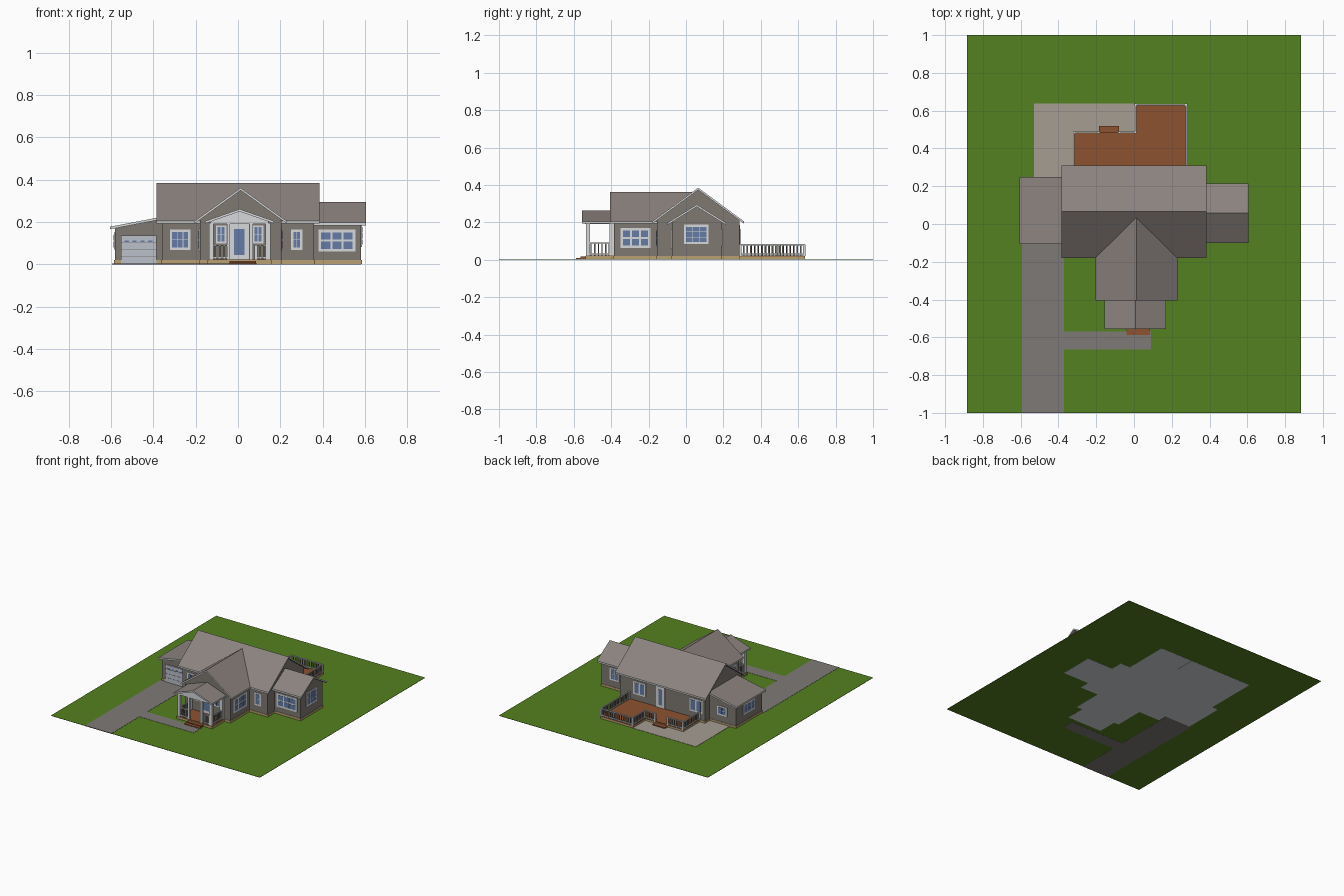
import bpy, bmesh
from mathutils import Vector

if "Cube" in bpy.data.objects:
    bpy.data.objects.remove(bpy.data.objects["Cube"])


def material(name, *rgb):
    m = bpy.data.materials.new(name)
    m.use_nodes = True
    m.diffuse_color = (*rgb, 1)
    m.node_tree.nodes["Principled BSDF"].inputs["Base Color"].default_value = (*rgb, 1)
    return m


LAWN = material("lawn green", .09, .22, .014)
DRIVE = material("asphalt grey", .21, .195, .18)
PATIO = material("patio beige", .38, .34, .29)
DECK = material("deck brown", .27, .085, .03)
WALL = material("siding taupe", .21, .19, .165)
ROOF = material("roof grey", .26, .225, .21)
TRIM = material("trim white", .68, .69, .70)
STONE = material("foundation tan", .48, .35, .17)
GLASS = material("window blue", .13, .20, .38)
DOOR = material("garage door grey", .5, .53, .6)


def finish(name, bm, mats):
    bmesh.ops.recalc_face_normals(bm, faces=bm.faces)
    me = bpy.data.meshes.new(name)
    bm.to_mesh(me)
    bm.free()
    for m in mats:
        me.materials.append(m)
    ob = bpy.data.objects.new(name, me)
    bpy.context.collection.objects.link(ob)
    return ob


def boxes(name, parts):
    """One object out of boxes given as (low corner, high corner, material)."""
    bm = bmesh.new()
    mats = []
    for lo, hi, mat in parts:
        if mat not in mats:
            mats.append(mat)
        lo, hi = Vector(lo), Vector(hi)
        vs = bmesh.ops.create_cube(bm, size=1)["verts"]
        for v in vs:
            v.co = [(lo[i] + hi[i]) / 2 + v.co[i] * (hi[i] - lo[i]) for i in range(3)]
        for f in {f for v in vs for f in v.link_faces}:
            f.material_index = mats.index(mat)
    return finish(name, bm, mats)


def prism(name, profile, axis, a0, a1, mat, edge=None):
    """Profile of (across, z) points pushed along x or y; upright faces take the edge colour."""
    bm = bmesh.new()
    place = (lambda a, c, z: (a, c, z)) if axis == "x" else (lambda a, c, z: (c, a, z))
    rings = [[bm.verts.new(place(a, c, z)) for c, z in profile] for a in (a0, a1)]
    n = len(profile)
    for i in range(n):
        j = (i + 1) % n
        bm.faces.new((rings[0][i], rings[0][j], rings[1][j], rings[1][i]))
    for r in rings:
        bm.faces.new(r)
    bm.normal_update()
    if edge:
        for f in bm.faces:
            f.material_index = int(abs(f.normal.z) < .1)
    return finish(name, bm, [mat, edge] if edge else [mat])


T = .012       # roof thickness
OVER = .025    # eave overhang
BASE = .02     # floor height


def gabled(name, axis, c0, c1, eave, ridge, roof_span, wall_span, wall=WALL, foot=BASE):
    """Gabled roof with the walls that fill it from below."""
    mid, half = (c0 + c1) / 2, (c1 - c0) / 2
    prism(name + "_roof", [(c0, eave), (mid, ridge), (c1, eave),
                           (c1, eave - T), (mid, ridge - T), (c0, eave - T)],
          axis, *roof_span, ROOF, TRIM)
    top = eave + (ridge - eave) * OVER / half - T
    prism(name + "_walls", [(c0 + OVER, foot), (c0 + OVER, top), (mid, ridge - T),
                            (c1 - OVER, top), (c1 - OVER, foot)], axis, *wall_span, wall)


# House volumes
gabled("main_house", "x", -.18, .31, .205, .385, (-.385, .385), (-.36, .36))
gabled("front_gable", "y", -.205, .23, .205, .362, (-.405, .04), (-.385, .0))
gabled("left_wing", "x", -.10, .215, .197, .295, (.35, .605), (.35, .582))
gabled("porch", "y", -.155, .17, .205, .262, (-.557, -.38), (-.54, -.385), TRIM, .19)

# Garage with a single sloping roof
prism("garage_roof", [(-.605, .178), (-.355, .226), (-.355, .226 - T), (-.605, .178 - T)],
      "y", -.105, .25, ROOF, TRIM)
prism("garage_walls", [(-.582, BASE), (-.582, .17), (-.355, .214), (-.355, BASE)],
      "y", -.085, .228, WALL)

# Foundations, slab, decks and ground
E = .003
footprints = [(-.36, .36, -.155, .285), (-.18, .205, -.385, -.1), (.3, .582, -.075, .19),
              (-.582, -.3, -.085, .228), (-.14, .155, -.535, -.38)]
boxes("foundation", [((a - E, c - E, .002), (b + E, d + E, BASE), STONE)
                     for a, b, c, d in footprints])
decks = [(-.318, .01, .285, .487), (.004, .278, .285, .635)]
boxes("deck_skirt", [((a, c, .002), (b, d, BASE - .004), STONE) for a, b, c, d in decks])
floors = decks + [(-.14, .155, -.535, -.386)]
boxes("deck_floors", [((a, c, BASE - .004), (b, d, BASE + .003), DECK) for a, b, c, d in floors])
boxes("floor_slab", [((a, c, 0), (b, d, .002), TRIM)
                     for a, b, c, d in footprints + decks + [(-.53, .0, .22, .635)]])
boxes("back_patio", [((-.53, .22, .002), (.004, .637, .005), PATIO)])
boxes("lawn", [((-.885, -1, .001), (.885, 1, .003), LAWN)])
boxes("driveway", [((-.595, -1, 0), (-.37, -.085, .0045), DRIVE),
                   ((-.37, -.665, 0), (.09, -.57, .0045), DRIVE)])
boxes("front_steps", [((-.04, -.565, .002), (.085, -.53, .017), DECK),
                      ((-.04, -.588, .002), (.085, -.56, .01), DECK)])
boxes("back_steps", [((-.185, .48, .002), (-.08, .52, .013), DECK)])


def on_wall(facing, plane, u0, u1, z0, z1, out, mat):
    """Thin plate lying on a wall, for boxes()."""
    lo, hi = sorted((plane - .004 * facing[1], plane + out * facing[1]))
    if facing[0] == "y":
        return (u0, lo, z0), (u1, hi, z1), mat
    return (lo, u0, z0), (hi, u1, z1), mat


def window(name, facing, plane, u0, u1, z0, z1, cols=2, rows=2, border=.011, bar=.004):
    parts = [on_wall(facing, plane, u0, u1, z0, z1, .004, TRIM)]
    w = (u1 - u0 - 2 * border + bar) / cols
    h = (z1 - z0 - 2 * border + bar) / rows
    for i in range(cols):
        for j in range(rows):
            u, z = u0 + border + i * w, z0 + border + j * h
            parts.append(on_wall(facing, plane, u, u + w - bar, z, z + h - bar, .0055, GLASS))
    boxes(name, parts)


FRONT, BACK, LEFT, RIGHT = ("y", -1), ("y", 1), ("x", 1), ("x", -1)
window("front_window_right", FRONT, -.155, -.322, -.225, .068, .165, 3, 2)
window("front_window_left", FRONT, -.155, .25, .305, .068, .165, 2, 2)
window("wing_front_window", FRONT, -.075, .38, .555, .06, .165, 3, 2, .013, .009)
window("porch_window_right", FRONT, -.385, -.105, -.055, .1, .185, 2, 2, .009)
window("porch_window_left", FRONT, -.385, .07, .12, .1, .185, 2, 2, .009)
window("gable_window_left", LEFT, .205, -.35, -.19, .062, .17, 3, 2, .013, .009)
window("gable_window_right", RIGHT, -.18, -.35, -.19, .062, .17, 3, 2, .013, .009)
window("wing_side_window", LEFT, .582, -.01, .12, .083, .187, 3, 3)
window("wing_back_window", BACK, .19, .43, .51, .07, .165, 2, 2)
window("back_window_left", BACK, .285, .14, .245, .07, .17, 2, 1, .012, .012)
window("back_window_right", BACK, .285, -.34, -.23, .07, .17, 2, 1, .012, .012)
window("garage_back_window", BACK, .228, -.51, -.425, .07, .14, 2, 2)
window("garage_side_window", RIGHT, -.582, 0, .14, .07, .15, 3, 2)


# Doors
def door(name, facing, plane, u0, u1, top):
    boxes(name, [on_wall(facing, plane, u0, u1, BASE, top, .005, TRIM),
                 on_wall(facing, plane, u0 + .022, u1 - .022, .045, top - .022, .007, GLASS)])


door("front_door", FRONT, -.385, -.042, .052, .19)
door("back_door", BACK, .285, -.022, .052, .185)
boxes("garage_door", [on_wall(FRONT, -.088, -.552, -.386, .005, .137, .005, DOOR)]
      + [on_wall(FRONT, -.088, -.552, -.386, z, z + .0015, .0062, WALL) for z in (.038, .071, .104)]
      + [on_wall(FRONT, -.088, x, x + .02, .107, .114, .0065, GLASS)
         for x in (-.536, -.499, -.461, -.424)])


# Railings run along straight legs between posts
def railing(name, path, top=.083, step=.019):
    parts = []
    for (x0, y0), (x1, y1) in zip(path, path[1:]):
        a, b = Vector((x0, y0)), Vector((x1, y1))
        lo = Vector((min(x0, x1), min(y0, y1)))
        hi = Vector((max(x0, x1), max(y0, y1)))
        for z in (BASE + .008, top - .006):
            parts.append(((lo.x - .004, lo.y - .004, z), (hi.x + .004, hi.y + .004, z + .006), TRIM))
        n = max(2, round((b - a).length / step))
        for i in range(n + 1):
            p = a.lerp(b, i / n)
            r, mat = (.006, TRIM) if i in (0, n) else (.0035, WALL)
            parts.append(((p.x - r, p.y - r, BASE), (p.x + r, p.y + r, top - .001), mat))
    boxes(name, parts)


railing("deck_railing_right", [(-.318, .29), (-.318, .485), (-.185, .485)])
railing("deck_railing_left", [(-.08, .485), (.008, .485), (.008, .632), (.276, .632), (.276, .29)])
railing("porch_railing_right", [(-.127, -.39), (-.127, -.527), (-.045, -.527)], .092)
railing("porch_railing_left", [(.142, -.39), (.142, -.527), (.085, -.527)], .092)

# Porch posts
boxes("porch_posts", [((x - .011, y - .011, BASE), (x + .011, y + .011, .195), TRIM)
                      for x in (-.127, .142) for y in (-.524, -.397)]
      + [((x - .008, -.535, BASE), (x + .008, -.519, .195), TRIM) for x in (-.045, .062)])
